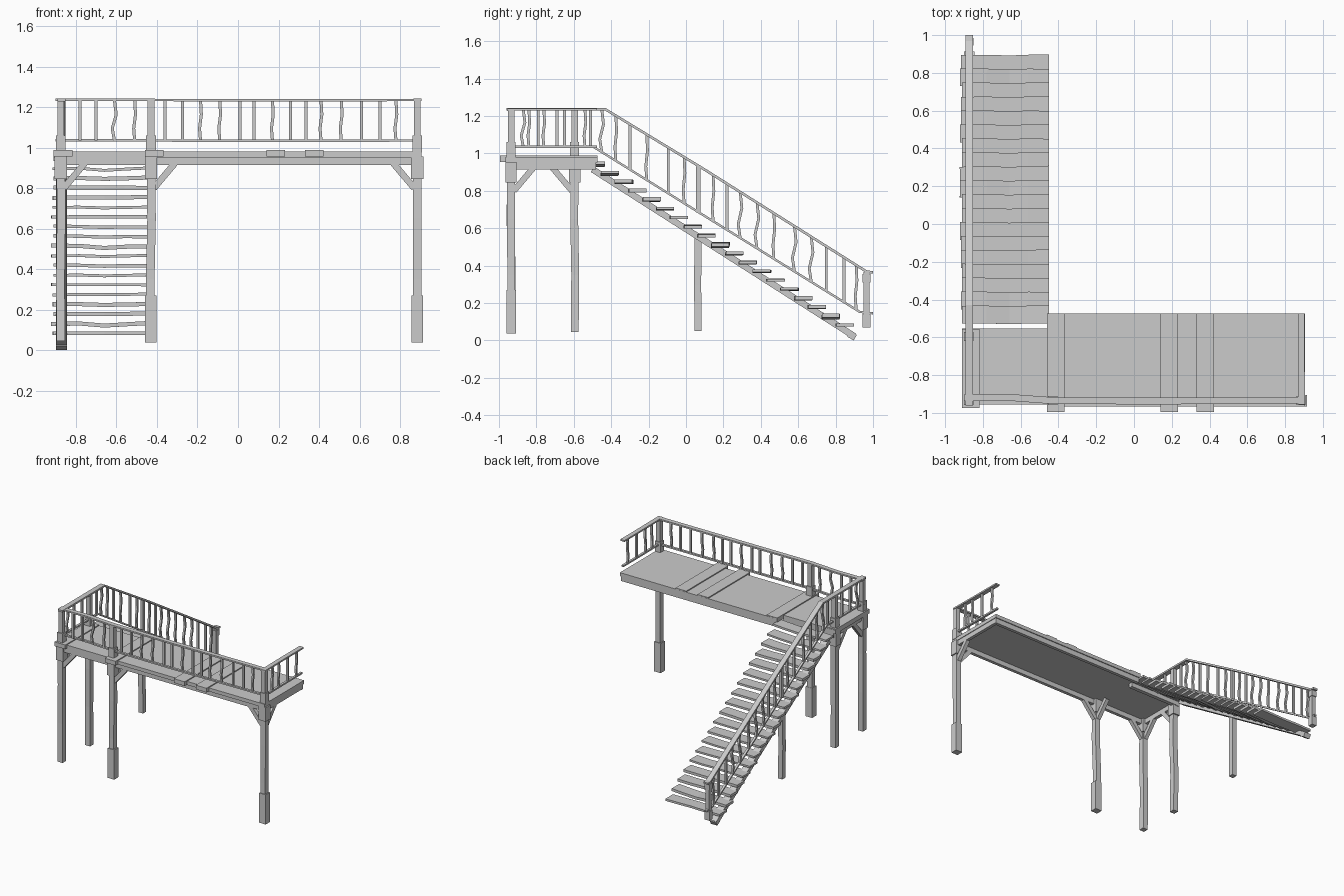
import bpy, bmesh, random
from mathutils import Vector

random.seed(4)


def sweep(name, pts, w, h):
    """Rectangular timber along a path: w = horizontal width, h = other thickness."""
    pts = [Vector(p) for p in pts]
    span = pts[-1] - pts[0]
    if Vector((span.x, span.y)).length < 0.3 * abs(span.z):
        side = Vector((1, 0, 0))
    else:
        side = Vector((-span.y, span.x, 0)).normalized()
    bm = bmesh.new()
    rings = []
    for i, p in enumerate(pts):
        t = (pts[min(i + 1, len(pts) - 1)] - pts[max(i - 1, 0)]).normalized()
        up = t.cross(side).normalized()
        rings.append([bm.verts.new(p + side * a * w / 2 + up * b * h / 2)
                      for a, b in ((-1, -1), (1, -1), (1, 1), (-1, 1))])
    for r, s in zip(rings, rings[1:]):
        for k in range(4):
            bm.faces.new((r[k], r[(k + 1) % 4], s[(k + 1) % 4], s[k]))
    bm.faces.new(rings[0])
    bm.faces.new(rings[-1])
    bmesh.ops.recalc_face_normals(bm, faces=bm.faces)
    me = bpy.data.meshes.new(name)
    bm.to_mesh(me)
    bm.free()
    ob = bpy.data.objects.new(name, me)
    bpy.context.collection.objects.link(ob)
    return ob


def box(name, x0, x1, y0, y1, z0, z1):
    ym = (y0 + y1) / 2
    zm = (z0 + z1) / 2
    return sweep(name, [(x0, ym, zm), (x1, ym, zm)], y1 - y0, z1 - z0)


def block(name, x, y, z0, z1, w):
    return box(name, x - w / 2, x + w / 2, y - w / 2, y + w / 2, z0, z1)


def baluster(x, y, z0, z1, wobble_axis):
    """Thin spindle, sometimes crooked."""
    amp = random.choice((0, 0, 0.005, 0.011))
    pts = []
    for f, s in ((0, 0), (0.3, -1), (0.65, 0.8), (1, 0)):
        o = amp * s
        pts.append((x + o * (wobble_axis == 0), y + o * (wobble_axis == 1),
                    z0 + (z1 - z0) * f))
    sweep("baluster", pts, 0.015, 0.015)


# Decks
box("main_deck", -0.46, 0.905, -0.965, -0.473, 0.952, 0.98)
box("landing_deck", -0.91, -0.46, -0.955, -0.553, 0.952, 0.98)

# Rim beams below the decks
box("front_rim", -0.89, 0.90, -0.95, -0.925, 0.915, 0.952)
box("back_rim", -0.45, 0.90, -0.505, -0.48, 0.913, 0.952)
box("landing_back_rim", -0.89, -0.45, -0.59, -0.56, 0.918, 0.952)
box("right_rim", 0.875, 0.90, -0.93, -0.49, 0.915, 0.952)
box("left_rim", -0.89, -0.865, -0.93, -0.56, 0.915, 0.952)

# Raised cross planks
for x0, y0, y1 in ((-0.46, -0.995, -0.474), (0.14, -0.995, -0.474), (0.33, -0.995, -0.474),
                   (-0.91, -0.975, -0.555)):
    box("cross_plank", x0, x0 + 0.093, y0, y1, 0.955, 0.988)

# Posts: x, y, has thick foot, brace directions
posts = [(-0.875, -0.935, False, ((1, 0), (0, 1))),
         (-0.43, -0.935, True, ((1, 0), (0, 1))),
         (0.885, -0.935, True, ((-1, 0), (0, 1))),
         (-0.875, -0.595, False, ((0, -1),))]
for x, y, foot, braces in posts:
    j = random.uniform(-0.004, 0.004)
    sweep("post", [(x, y, 0.045), (x + j, y - j, 0.35), (x - j, y + j, 0.65), (x, y, 0.95)],
          0.042, 0.042)
    if foot:
        sweep("post_foot", [(x, y, 0.037), (x, y, 0.255), (x, y, 0.27)], 0.056, 0.052)
    block("lower_collar", x, y, 0.845, 0.955, 0.06)
    block("upper_collar", x, y, 0.975, 1.06, 0.048)
    sweep("rail_post", [(x, y, 1.05), (x, y, 1.235)], 0.034, 0.034)
    for dx, dy in braces:
        sweep("corner_brace", [(x + dx * 0.015, y + dy * 0.015, 0.80),
                               (x + dx * 0.118, y + dy * 0.118, 0.922)], 0.03, 0.032)

# Stair support post
sweep("stair_post", [(-0.875, 0.065, 0.05), (-0.878, 0.062, 0.3), (-0.875, 0.065, 0.57)],
      0.038, 0.038)

# Front and right railings
for z, w, dz in ((1.235, 0.036, 0.012), (1.035, 0.018, 0.012)):
    sweep("front_rail", [(-0.90, -0.92, z), (-0.66, -0.918, z), (-0.43, -0.935, z),
                         (0.1, -0.937, z - 0.002), (0.905, -0.933, z)], w, dz)
    sweep("right_rail", [(0.888, -0.955, z), (0.885, -0.7, z), (0.885, -0.475, z)], w, dz)
for x in (-0.78, -0.70, -0.61, -0.51, -0.36, -0.275, -0.185, -0.09, 0.01, 0.08,
          0.17, 0.26, 0.335, 0.41, 0.51, 0.61, 0.70, 0.78):
    baluster(x, -0.93, 1.035, 1.232, 0)
for y in (-0.84, -0.76, -0.65, -0.54):
    baluster(0.885, y, 1.035, 1.232, 1)

# Left railing, running down the stair
RX = -0.872
top_line = [(-0.96, 1.235), (-0.43, 1.235), (0.10, 0.913), (0.965, 0.368), (1.0, 0.364)]
low_line = [(-0.94, 1.035), (-0.495, 1.035), (0.06, 0.69), (0.93, 0.152), (1.0, 0.145)]


def height(line, y):
    for (a, za), (b, zb) in zip(line, line[1:]):
        if a <= y <= b:
            return za + (zb - za) * (y - a) / (b - a)


sweep("stair_top_rail", [(RX, y, z) for y, z in top_line], 0.04, 0.014)
sweep("stair_low_rail", [(RX, y, z) for y, z in low_line], 0.018, 0.012)
for y in (-0.87, -0.79, -0.69, -0.51, -0.45, -0.375, -0.30, -0.21, -0.095, -0.01,
          0.145, 0.22, 0.29, 0.38, 0.47, 0.58, 0.67, 0.75, 0.845, 0.91):
    baluster(RX, y, height(low_line, y), height(top_line, y), 1)
sweep("stair_mid_rail_post", [(RX, 0.065, 0.685), (RX, 0.065, 0.93)], 0.025, 0.025)
sweep("stair_end_post", [(RX, 0.965, 0.075), (RX, 0.965, 0.365)], 0.032, 0.03)
block("stair_end_foot", RX, 0.965, 0.07, 0.14, 0.042)
block("stair_end_cap", RX, 0.965, 0.31, 0.355, 0.042)

# Stair stringer
sweep("stringer", [(-0.872, -0.50, 0.915), (-0.872, 0.90, 0.022)], 0.055, 0.034)

# Treads, some sagging
N = 19
for i in range(N):
    y = 0.849 - i * 0.0738
    z = 0.083 + i * 0.0479
    left = -0.91 - random.choice((0, 0.005, 0.012))
    sag = random.choice((0, 0, 0.004, 0.01))
    dy = random.uniform(-0.003, 0.003)
    tilt = random.uniform(-0.003, 0.003)
    sweep("tread", [(left, y + dy, z + tilt), (-0.78, y, z), (-0.66, y - 0.004, z - sag),
                    (-0.56, y, z - sag * 0.4), (-0.45, y - dy, z - tilt)],
          0.094, random.choice((0.014, 0.016, 0.02)))

# Base of the model rests on z = 0
sweep("stringer_foot", [(-0.872, 0.87, 0.035), (-0.872, 0.905, 0.015)], 0.055, 0.034)
